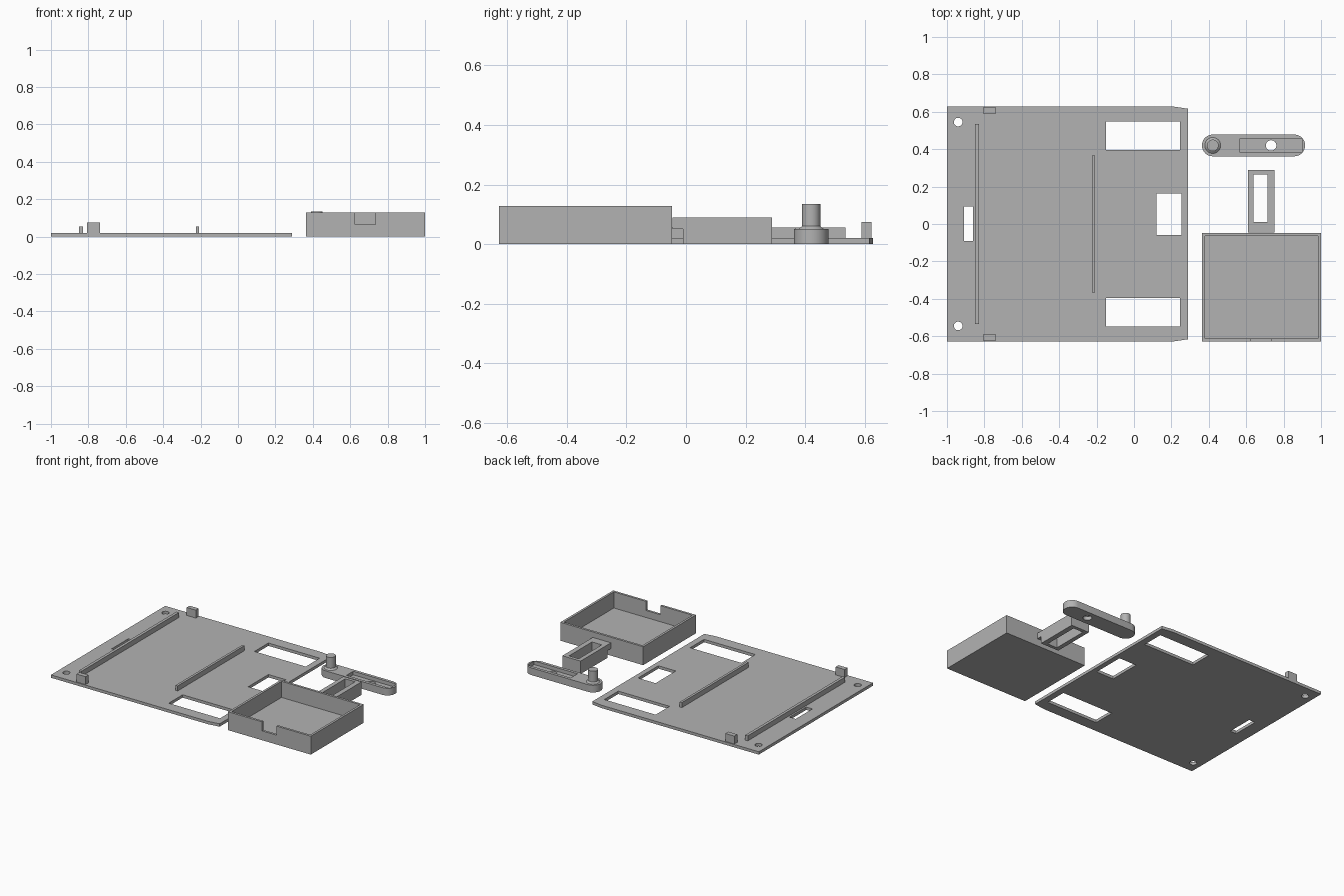
import bpy, bmesh
from math import sin, cos, pi

if "Cube" in bpy.data.objects:
    bpy.data.objects.remove(bpy.data.objects["Cube"], do_unlink=True)

grey = bpy.data.materials.new("plain grey")
grey.use_nodes = True
grey.diffuse_color = (0.45, 0.45, 0.45, 1)
grey.node_tree.nodes["Principled BSDF"].inputs["Base Color"].default_value = (0.45, 0.45, 0.45, 1)


def prism(name, outline, z0, z1):
    """Extrude a counter-clockwise outline from z0 to z1."""
    bm = bmesh.new()
    face = bm.faces.new([bm.verts.new((x, y, z0)) for x, y in outline])
    top = bmesh.ops.extrude_face_region(bm, geom=[face])["geom"]
    bmesh.ops.translate(bm, vec=(0, 0, z1 - z0),
                        verts=[v for v in top if isinstance(v, bmesh.types.BMVert)])
    bmesh.ops.recalc_face_normals(bm, faces=bm.faces)
    mesh = bpy.data.meshes.new(name)
    bm.to_mesh(mesh)
    bm.free()
    mesh.materials.append(grey)
    obj = bpy.data.objects.new(name, mesh)
    bpy.context.collection.objects.link(obj)
    return obj


def block(name, x0, x1, y0, y1, z0, z1):
    return prism(name, [(x0, y0), (x1, y0), (x1, y1), (x0, y1)], z0, z1)


def arc(cx, cy, r, start, end, n):
    return [(cx + r * cos(start + (end - start) * i / n),
             cy + r * sin(start + (end - start) * i / n)) for i in range(n + 1)]


def disc(name, x, y, r, z0, z1, n=32):
    return prism(name, arc(x, y, r, 0, 2 * pi, n)[:-1], z0, z1)


def cut(obj, *cutters):
    for cutter in cutters:
        mod = obj.modifiers.new("cut", "BOOLEAN")
        mod.operation, mod.solver, mod.object = "DIFFERENCE", "EXACT", cutter
        activate(obj)
        bpy.ops.object.modifier_apply(modifier=mod.name)
        bpy.data.objects.remove(cutter, do_unlink=True)


def activate(obj):
    bpy.ops.object.select_all(action="DESELECT")
    bpy.context.view_layer.objects.active = obj
    obj.select_set(True)


def smooth(obj):
    activate(obj)
    bpy.ops.object.shade_smooth_by_angle(angle=pi / 6)


# Base plate with tapered corners, windows, slot and screw holes
W, T = 0.628, 0.02
plate = prism("base_plate", [(-1, -W), (0.21, -W), (0.29, -W + 0.012),
                             (0.29, W - 0.012), (0.21, W), (-1, W)], 0, T)
cut(plate,
    block("slot", -0.91, -0.862, -0.09, 0.093, -1, 1),
    block("middle_window", 0.12, 0.255, -0.06, 0.163, -1, 1))
for s in (-1, 1):
    y0, y1 = sorted((s * 0.395, s * 0.548))
    cut(plate, block("side_window", -0.15, 0.245, y0, y1, -1, 1),
        disc("screw_hole", -0.94, s * 0.545, 0.023, -1, 1))
smooth(plate)

# Ridges and end stops standing on the plate
block("long_ridge", -0.85, -0.83, -0.535, 0.535, T - 0.005, 0.055)
block("short_ridge", -0.225, -0.208, -0.367, 0.367, T - 0.005, 0.055)
for side, s in (("front", -1), ("back", 1)):
    y0, y1 = sorted((s * 0.59, s * 0.622))
    block(side + "_stop", -0.808, -0.738, y0, y1, T - 0.005, 0.075)

# Open tray with a notch in its front wall
tray = block("tray", 0.363, 1, -W, -0.047, 0, 0.128)
cut(tray, block("tray_hollow", 0.379, 0.984, -0.612, -0.063, 0.016, 1),
    block("tray_notch", 0.625, 0.735, -0.7, -0.58, 0.065, 1))

# Slotted bracket, stepped underneath where it meets the tray
bracket = block("bracket", 0.61, 0.75, -0.046, 0.288, 0, 0.09)
cut(bracket, block("bracket_slot", 0.64, 0.715, 0.012, 0.265, -1, 1),
    block("bracket_step", 0.5, 0.9, -0.1, -0.01, -1, 0.05))

# Rounded arm with a recess and a pivot hole
Y, R = 0.42, 0.058
arm = prism("arm", arc(0.857, Y, R, -pi / 2, pi / 2, 20)
            + arc(0.421, Y, R, pi / 2, 3 * pi / 2, 20), 0, 0.05)
cut(arm, block("arm_recess", 0.567, 0.9, Y - 0.037, Y + 0.037, 0.025, 1),
    disc("pivot_hole", 0.733, Y, 0.028, -1, 1))
smooth(arm)

# Peg with a flared foot
for name, r0, r1, z0, z1 in (("peg_foot", 0.045, 0.031, 0.048, 0.06),
                             ("peg", 0.031, 0.031, 0.055, 0.135)):
    bpy.ops.mesh.primitive_cone_add(vertices=32, radius1=r0, radius2=r1, depth=z1 - z0,
                                    location=(0.421, Y, (z0 + z1) / 2))
    part = bpy.context.object
    part.name = name
    part.data.materials.append(grey)
    smooth(part)
